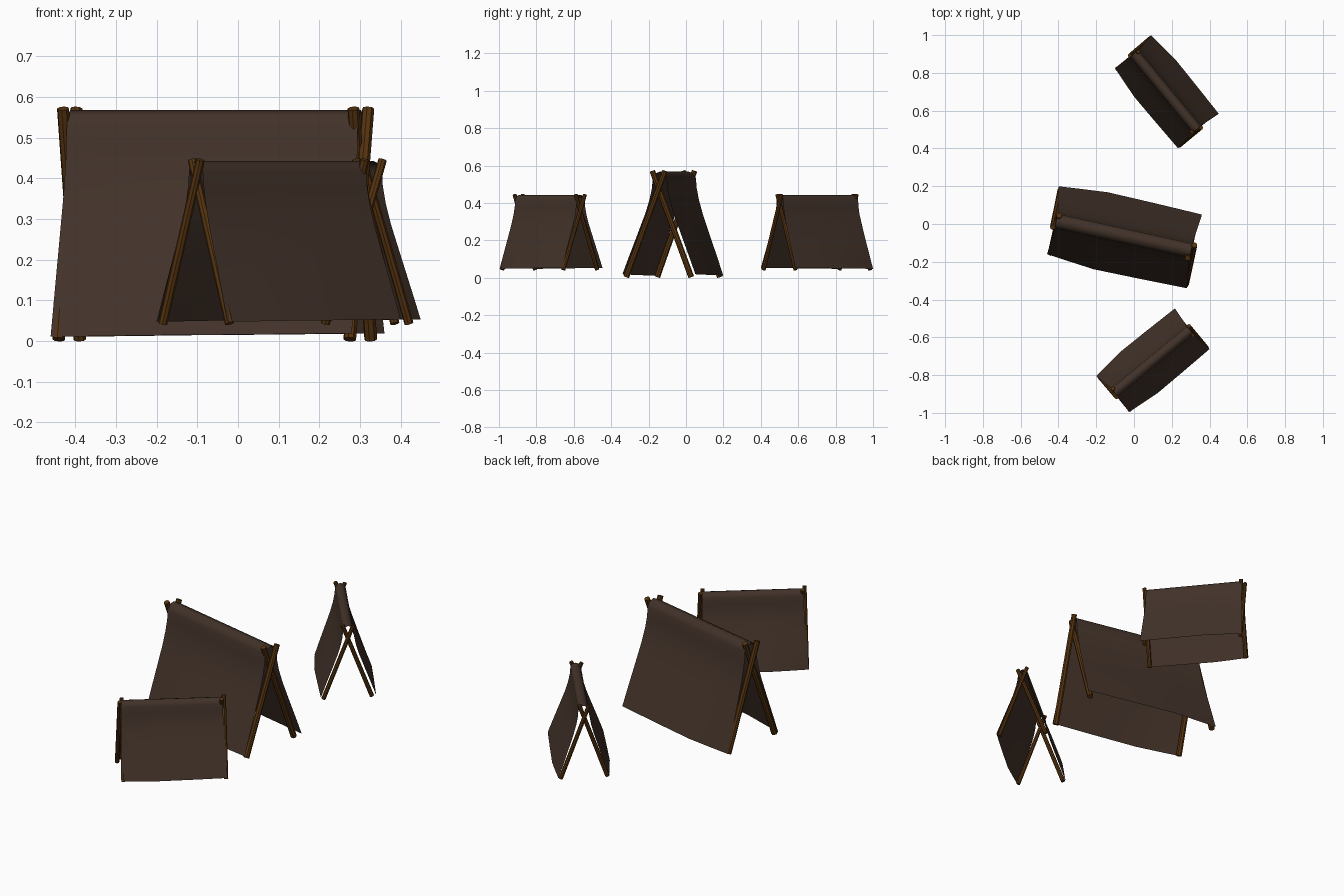
import bpy, bmesh
from math import radians
from mathutils import Vector, Matrix

if "Cube" in bpy.data.objects:
    bpy.data.objects.remove(bpy.data.objects["Cube"])


def material(name, rgb):
    m = bpy.data.materials.new(name)
    m.diffuse_color = (*rgb, 1)
    m.use_nodes = True
    m.node_tree.nodes["Principled BSDF"].inputs["Base Color"].default_value = m.diffuse_color
    return m


CLOTH = material("dark brown canvas", (0.054, 0.032, 0.022))
WOOD = material("orange brown wood", (0.095, 0.034, 0.005))

# Half cross-section of the draped cloth, hem to ridge:
# (share of hem spread, neck half width, height)
PROFILE = [(1.0, 0.046, 0.014), (0.80, 0.046, 0.098), (0.60, 0.046, 0.18),
           (0.40, 0.046, 0.262), (0.20, 0.046, 0.345), (0.06, 0.045, 0.42),
           (0.0, 0.042, 0.48), (0.0, 0.038, 0.53), (0.0, 0.027, 0.556)]
# Stations along the tent: share of length, hem half width, hem lift
STATIONS = [(0.0, 0.182, -0.003), (0.17, 0.195, -0.002), (0.34, 0.207, 0.0),
            (0.67, 0.204, 0.002), (1.0, 0.199, 0.005)]
RIDGE = (-0.366, 0.366)
HEM = {1: (-0.393, 0.381), -1: (-0.375, 0.387)}

# Poles: foot and tip in the tent's own frame, crossed at each end
POLES = [((0.377, -0.180), (0.377, 0.032)), ((0.353, 0.170), (0.356, -0.042)),
         ((-0.357, -0.172), (-0.357, 0.032)), ((-0.378, 0.166), (-0.376, -0.036))]


def make_cloth(name, place):
    bm = bmesh.new()
    rows = []
    for t, hem, lift in STATIONS:
        row = []

        def point(side, k, neck, z):
            ends = HEM[side]
            a = RIDGE[0] + (ends[0] - RIDGE[0]) * k
            b = RIDGE[1] + (ends[1] - RIDGE[1]) * k
            v = side * (neck + (hem - neck) * k)
            row.append(bm.verts.new((a + (b - a) * t, v, z + lift * k)))

        for k, neck, z in PROFILE:
            point(-1, k, neck, z)
        point(1, 0, 0, 0.567)
        for k, neck, z in reversed(PROFILE):
            point(1, k, neck, z)
        rows.append(row)
    for r, s in zip(rows, rows[1:]):
        for i in range(len(r) - 1):
            bm.faces.new((r[i], s[i], s[i + 1], r[i + 1])).smooth = True
    bm.transform(place)
    finish(bm, name, CLOTH)


def make_poles(name, place):
    for i, (foot, tip) in enumerate(POLES):
        a, b = Vector((*foot, 0.004)), Vector((*tip, 0.571))
        d = b - a
        spin = d.to_track_quat('Z', 'Y').to_matrix().to_4x4()
        bm = bmesh.new()
        bmesh.ops.create_cone(bm, cap_ends=True, segments=8,
                              radius1=0.016, radius2=0.015, depth=d.length,
                              matrix=Matrix.Translation((a + b) / 2) @ spin)
        bm.transform(place)
        finish(bm, f"{name}_{i + 1}", WOOD)


def finish(bm, name, mat):
    me = bpy.data.meshes.new(name)
    bm.to_mesh(me)
    bm.free()
    me.materials.append(mat)
    bpy.context.collection.objects.link(bpy.data.objects.new(name, me))


# One large tent in the middle, two smaller copies either side
for label, pos, angle, size in [
        ("large", (-0.055, -0.0625, 0), -12.4, 1.0),
        ("back", (0.1675, 0.7025, 0.04), -50.5, 0.71),
        ("front", (0.0975, -0.7275, 0.04), 39.4, 0.71)]:
    place = (Matrix.Translation(pos) @ Matrix.Rotation(radians(angle), 4, 'Z')
             @ Matrix.Scale(size, 4))
    make_cloth(f"{label}_tent_cloth", place)
    make_poles(f"{label}_tent_pole", place)
